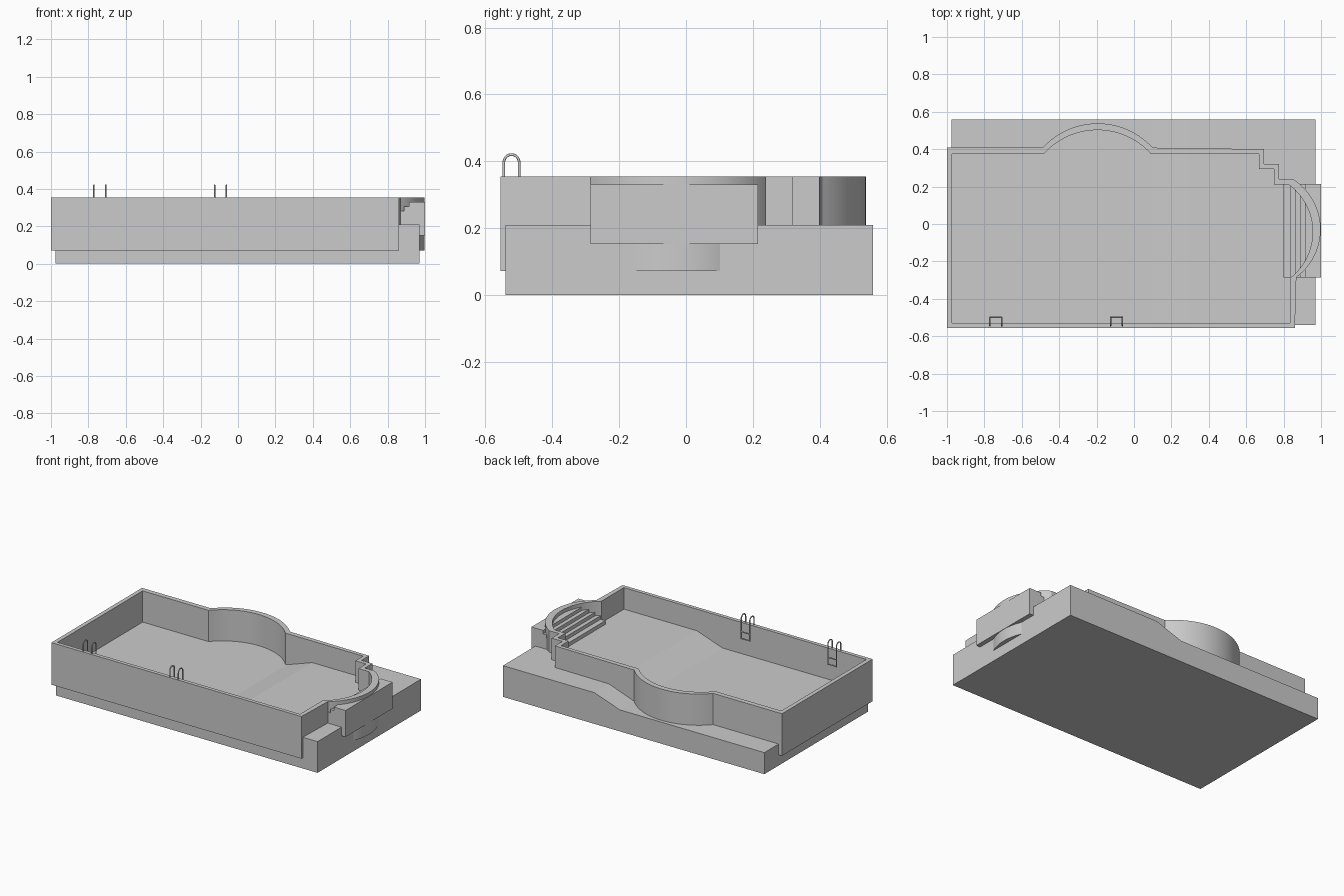
import bpy, bmesh, math
from mathutils import Vector

if "Cube" in bpy.data.objects:
    bpy.data.objects.remove(bpy.data.objects["Cube"])

grey = bpy.data.materials.new("concrete_grey")
grey.diffuse_color = (0.6, 0.6, 0.6, 1)
grey.use_nodes = True
grey.node_tree.nodes["Principled BSDF"].inputs["Base Color"].default_value = grey.diffuse_color


def finish(name, bm, smooth=False):
    bmesh.ops.recalc_face_normals(bm, faces=bm.faces)
    me = bpy.data.meshes.new(name)
    bm.to_mesh(me)
    bm.free()
    ob = bpy.data.objects.new(name, me)
    bpy.context.collection.objects.link(ob)
    me.materials.append(grey)
    if smooth:
        bpy.ops.object.select_all(action='DESELECT')
        ob.select_set(True)
        bpy.context.view_layer.objects.active = ob
        bpy.ops.object.shade_smooth_by_angle(angle=math.radians(25))
    return ob


def extrude_xz(name, profile, y0, y1):
    """Solid made by sweeping an x-z profile along y."""
    bm = bmesh.new()
    face = bm.faces.new([bm.verts.new((x, y0, z)) for x, z in profile])
    geo = bmesh.ops.extrude_face_region(bm, geom=[face])["geom"]
    verts = [g for g in geo if isinstance(g, bmesh.types.BMVert)]
    bmesh.ops.translate(bm, verts=verts, vec=(0, y1 - y0, 0))
    return finish(name, bm)


def arc(a, m, b, n=28):
    """Points of the circle through a, m and b."""
    (ax, ay), (mx, my), (bx, by) = a, m, b
    d = 2 * (ax * (my - by) + mx * (by - ay) + bx * (ay - my))
    sa, sm, sb = ax * ax + ay * ay, mx * mx + my * my, bx * bx + by * by
    cx = (sa * (my - by) + sm * (by - ay) + sb * (ay - my)) / d
    cy = (sa * (bx - mx) + sm * (ax - bx) + sb * (mx - ax)) / d
    r = math.hypot(ax - cx, ay - cy)
    t0 = math.atan2(ay - cy, ax - cx)
    t1 = math.atan2(by - cy, bx - cx)
    while t1 < t0:
        t1 += 2 * math.pi
    return [(cx + r * math.cos(t0 + (t1 - t0) * i / n),
             cy + r * math.sin(t0 + (t1 - t0) * i / n)) for i in range(n + 1)]


# Ground block: its top is the pool floor, sloping to the deep end
extrude_xz("ground_block", [(-0.975, 0), (0.97, 0), (0.97, 0.21), (0.29, 0.21),
                            (0.1, 0.145), (-0.975, 0.145)], -0.54, 0.56)

# Pool wall: ring between an outer and an inner outline
outer = [(-1, -0.555), (0.86, -0.555)]
outer += arc((0.868, -0.285), (0.998, -0.03), (0.85, 0.24))
outer += [(0.775, 0.24), (0.775, 0.32), (0.695, 0.32), (0.695, 0.4)]
outer += arc((0.1, 0.408), (-0.2, 0.538), (-0.488, 0.408))
outer += [(-1, 0.408)]
inner = [(-0.972, -0.53), (0.833, -0.53)]
inner += arc((0.833, -0.29), (0.955, -0.03), (0.825, 0.212))
inner += [(0.748, 0.212), (0.748, 0.293), (0.668, 0.293), (0.668, 0.375)]
inner += arc((0.09, 0.375), (-0.2, 0.502), (-0.482, 0.375))
inner += [(-0.972, 0.375)]
bm = bmesh.new()
rings = [[bm.verts.new((x, y, z)) for x, y in pts]
         for pts, z in ((outer, 0.072), (outer, 0.355), (inner, 0.355), (inner, 0.072))]
n = len(outer)
for k in range(4):
    lo, hi = rings[k], rings[(k + 1) % 4]
    for i in range(n):
        j = (i + 1) % n
        bm.faces.new((lo[i], lo[j], hi[j], hi[i]))
finish("pool_wall", bm, smooth=True)

# Entry steps rising towards the rounded end
fronts = [0.80, 0.835, 0.862, 0.887, 0.913]
tops = [0.235, 0.259, 0.283, 0.307, 0.33]
profile = [(1.0, 0.152), (0.80, 0.152)]
for k, (x, z) in enumerate(zip(fronts, tops)):
    nxt = fronts[k + 1] if k < 4 else 1.0
    profile += [(x, z), (nxt, z)]
extrude_xz("entry_steps", profile, -0.285, 0.215)


# Ladders: bent tube rails joined by rungs
def tube(name, pts, r=0.004):
    cu = bpy.data.curves.new(name, 'CURVE')
    cu.dimensions = '3D'
    cu.bevel_depth = r
    cu.bevel_resolution = 2
    cu.use_fill_caps = True
    sp = cu.splines.new('POLY')
    sp.points.add(len(pts) - 1)
    for p, q in zip(sp.points, pts):
        p.co = (*q, 1)
    ob = bpy.data.objects.new(name, cu)
    bpy.context.collection.objects.link(ob)
    cu.materials.append(grey)


for x0, x1 in ((-0.77, -0.707), (-0.125, -0.062)):
    for x in (x0, x1):
        bend = [(x, -0.522 - 0.023 * math.cos(t * math.pi / 10),
                 0.397 + 0.023 * math.sin(t * math.pi / 10)) for t in range(11)]
        tube("ladder_rail", [(x, -0.545, 0.35)] + bend + [(x, -0.499, 0.26)])
    for z in (0.265, 0.31):
        tube("ladder_rung", [(x0, -0.499, z), (x1, -0.499, z)])
